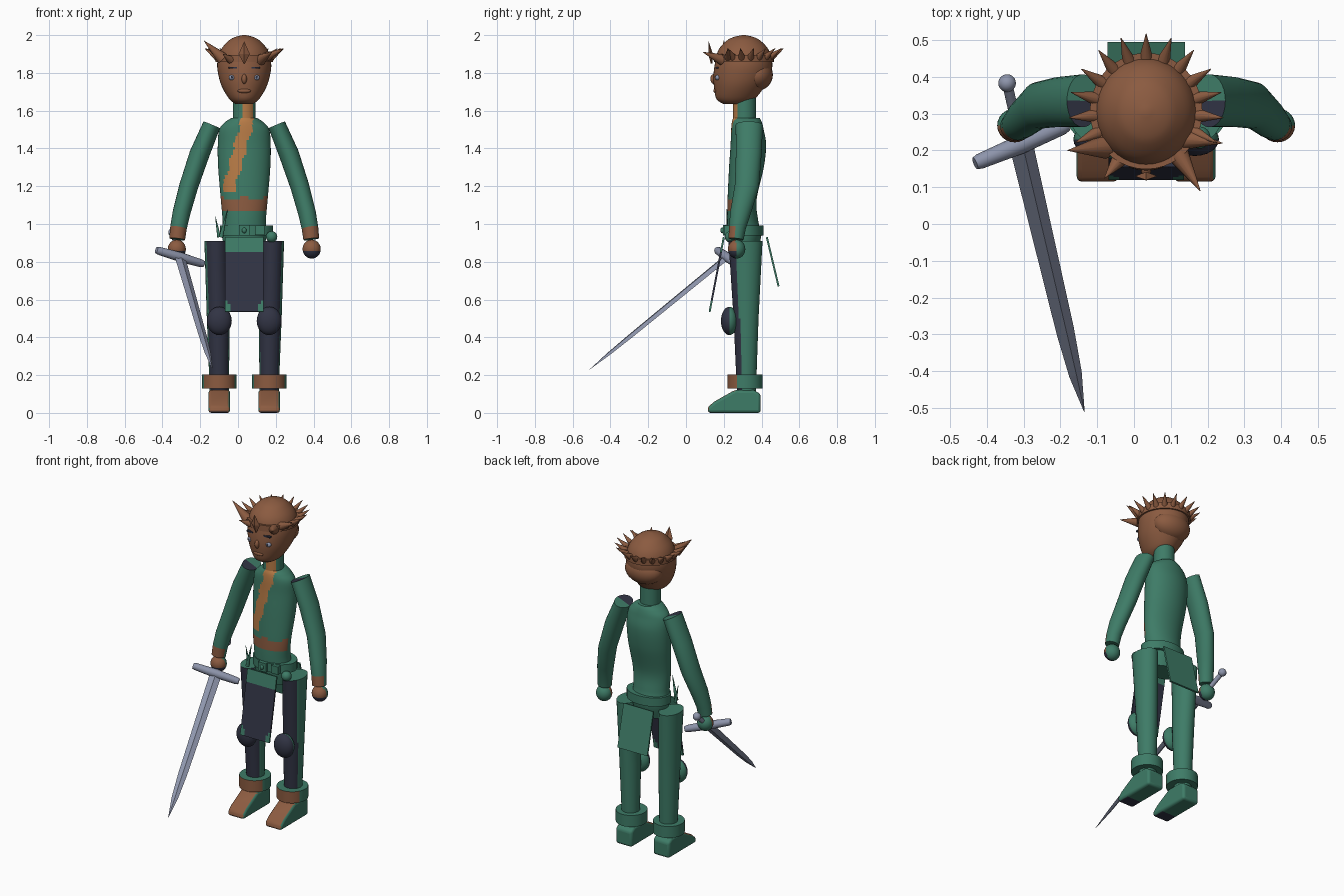
import bpy, bmesh, math
from mathutils import Vector

if "Cube" in bpy.data.objects:
    bpy.data.objects.remove(bpy.data.objects["Cube"])

CX = 0.033  # body centre line
X, Y, Z = Vector((1, 0, 0)), Vector((0, 1, 0)), Vector((0, 0, 1))


def material(name, rgb):
    m = bpy.data.materials.new(name)
    m.use_nodes = True
    m.diffuse_color = (*rgb, 1)
    m.node_tree.nodes["Principled BSDF"].inputs["Base Color"].default_value = (*rgb, 1)
    return m


MATS = {
    "green": material("green cloth", (0.048, 0.2, 0.135)),
    "brown": material("brown skin and leather", (0.26, 0.105, 0.052)),
    "orange": material("orange trim", (0.48, 0.2, 0.062)),
    "navy": material("dark navy", (0.031, 0.034, 0.058)),
    "steel": material("steel", (0.27, 0.3, 0.41)),
}


def finish(name, bm, colour, smooth=True):
    """Store the mesh; colour is a name or a rule on face centre and normal."""
    bmesh.ops.recalc_face_normals(bm, faces=bm.faces)
    bm.normal_update()
    mesh = bpy.data.meshes.new(name)
    used = []
    for f in bm.faces:
        c = colour(f.calc_center_median(), f.normal) if callable(colour) else colour
        if c not in used:
            used.append(c)
            mesh.materials.append(MATS[c])
        f.material_index = used.index(c)
    bm.to_mesh(mesh)
    bm.free()
    ob = bpy.data.objects.new(name, mesh)
    bpy.context.collection.objects.link(ob)
    if smooth:
        bpy.ops.object.select_all(action='DESELECT')
        ob.select_set(True)
        bpy.context.view_layer.objects.active = ob
        bpy.ops.object.shade_smooth_by_angle(angle=math.radians(40))
    return ob


def spline(rows, steps):
    """Smoothly resample rows of numbers."""
    out = []
    for i in range(len(rows) - 1):
        quad = [rows[max(i - 1, 0)], rows[i], rows[i + 1], rows[min(i + 2, len(rows) - 1)]]
        for k in range(steps):
            t = k / steps
            out.append([b + 0.5 * t * (c - a + t * (2 * a - 5 * b + 4 * c - d + t * (3 * (b - c) + d - a)))
                        for a, b, c, d in zip(*quad)])
    return out + [rows[-1]]


def loft(name, rows, colour, side=X, segs=28, axis=None, steps=1, smooth=True):
    """Skin elliptical rings (x, y, z, radius along side, other radius)."""
    rows = spline(rows, steps)
    pts = [Vector(r[:3]) for r in rows]
    bm, rings = bmesh.new(), []
    for i, r in enumerate(rows):
        t = axis or (pts[min(i + 1, len(pts) - 1)] - pts[max(i - 1, 0)]).normalized()
        u = (side - t * side.dot(t)).normalized()
        v = t.cross(u)
        angles = [2 * math.pi * k / segs for k in range(segs)]
        rings.append([bm.verts.new(pts[i] + u * r[3] * math.cos(a) + v * r[4] * math.sin(a)) for a in angles])
    for a, b in zip(rings, rings[1:]):
        for k in range(segs):
            n = (k + 1) % segs
            bm.faces.new((a[k], a[n], b[n], b[k]))
    for ring, p in ((rings[0], pts[0]), (rings[-1], pts[-1])):
        hub = bm.verts.new(p)
        for k in range(segs):
            bm.faces.new((ring[k], ring[(k + 1) % segs], hub))
    return finish(name, bm, colour, smooth)


def ball(name, centre, radii, colour):
    bm = bmesh.new()
    bmesh.ops.create_uvsphere(bm, u_segments=24, v_segments=16, radius=1)
    for v in bm.verts:
        v.co = Vector(centre) + Vector(a * b for a, b in zip(v.co, radii))
    return finish(name, bm, colour)


def box(name, centre, size, colour):
    bm = bmesh.new()
    bmesh.ops.create_cube(bm, size=1)
    for v in bm.verts:
        v.co = Vector(centre) + Vector(a * b for a, b in zip(v.co, size))
    return finish(name, bm, colour, False)


def spike(name, base, tip, radius, colour="brown"):
    loft(name, [(*base, radius, radius), (*tip, 0.001, 0.001)], colour, side=Z, segs=12)


def panel(name, half, top, bottom, colour):
    """Hanging cloth between (y, z) top and bottom."""
    bm = bmesh.new()
    bmesh.ops.create_grid(bm, x_segments=14, y_segments=20, size=1)
    for v in bm.verts:
        t = (1 - v.co.y) / 2
        v.co = (CX + v.co.x * half, top[0] + t * (bottom[0] - top[0]), top[1] + t * (bottom[1] - top[1]))
    ob = finish(name, bm, colour, False)
    mod = ob.modifiers.new("thickness", 'SOLIDIFY')
    mod.thickness, mod.offset = 0.01, 0


def front(colour, limit=-0.45):
    return lambda c, n: colour if n.y < limit else "green"


# Torso, neck and the painted chest opening
def torso_colour(c, n):
    if n.y < -0.2 and c.z > 1.18:
        wobble = 0.006 * math.sin(c.z * 60)
        if abs(c.x - (-0.03 + (c.z - 1.25) * 0.27) - wobble) < 0.035:
            return "orange"
    if n.y < -0.25 and 1.07 < c.z < 1.135 + 0.008 * math.sin(c.x * 50):
        return "brown"
    return "green"


torso = [(.305, .85, .1, .07), (.31, .94, .118, .088), (.3, 1.02, .115, .082), (.297, 1.13, .124, .077),
         (.32, 1.3, .138, .092), (.33, 1.42, .14, .094), (.325, 1.5, .132, .086), (.322, 1.54, .1, .079),
         (.32, 1.562, .066, .07)]
loft("torso", [(CX, *r) for r in torso], torso_colour, axis=Z, steps=8, segs=72)
loft("neck", [(CX, .31, 1.55, .06, .06), (CX, .31, 1.67, .06, .06)],
     lambda c, n: "orange" if n.y < -0.6 and c.x > 0.02 else "green", segs=36)

# Head and face
head = [(.255, 1.635, .045, .055), (.262, 1.66, .078, .1), (.28, 1.72, .115, .131), (.295, 1.78, .135, .15),
        (.305, 1.85, .143, .152), (.305, 1.92, .125, .134), (.305, 1.97, .083, .09), (.305, 1.99, .048, .052),
        (.305, 2.0, .008, .008)]
loft("head", [(CX, *r) for r in head], "brown", axis=Z, steps=4, segs=40)
ball("back_of_head", (CX, .375, 1.79), (.122, .085, .085), "brown")
ball("nose", (CX, .147, 1.768), (.014, .018, .026), "brown")
ball("mouth", (CX, .157, 1.705), (.035, .012, .012), "brown")
for s, label in ((1, "left"), (-1, "right")):
    ball(label + "_eye", (CX + s * .065, .168, 1.775), (.017, .014, .014), "steel")
    ball(label + "_pupil", (CX + s * .065, .156, 1.777), (.006, .004, .007), "navy")
    box(label + "_eyebrow", (CX + s * .06, .163, 1.828), (.045, .016, .009), "navy")

# Crown with radial spikes and a front leaf
loft("crown_band", [(CX, .307, z, .153, .158) for z in (1.857, 1.895)], "brown", axis=Z, segs=40)
for i in range(13):
    a = math.radians(-24 + i * 19)
    d = Vector((math.cos(a), math.sin(a), 0))
    base = Vector((CX, .307, 1.88)) + d * .14
    spike("crown_spike", base, base + d * .07 + Z * .05, .02)
spike("large_left_spike", (.12, .19, 1.87), (.18, .09, 1.91), .03)
spike("left_side_spike", (.14, .23, 1.88), (.24, .22, 1.925), .028)
spike("large_right_spike", (-.08, .21, 1.875), (-.18, .2, 1.97), .033)
spike("small_right_spike", (-.04, .175, 1.87), (-.08, .125, 1.9), .022)
loft("crown_leaf", [(CX, .135, 1.85, .004, .004), (CX, .13, 1.9, .03, .012), (CX, .12, 1.965, .001, .001)],
     "brown", segs=4, smooth=False)


# Limbs, built once per side
def arm_colour(c, n):
    if c.z > 1.49 and n.z > 0.6 and c.y < 0.33:
        return "navy"
    return "brown" if c.z < 0.975 and n.y < -0.3 else "green"


def hand_colour(c, n):
    if n.y > -0.1:
        return "green"
    return "brown" if c.z > 0.86 else "navy"


def foot_colour(c, n):
    if n.z < -0.9:
        return "navy" if c.y < 0.2 else "green"
    return "brown" if n.y < -0.2 else "green"


for s, label in ((1, "left"), (-1, "right")):
    def at(x):
        return CX + s * (x - CX)

    arm = [(.205, .335, 1.525, .047, .072), (.27, .332, 1.37, .053, .068), (.327, .322, 1.2, .05, .064),
           (.365, .288, 1.06, .047, .054), (.381, .272, .98, .044, .045), (.388, .265, .92, .042, .04)]
    loft(label + "_arm", [(at(r[0]), *r[1:]) for r in arm], arm_colour)
    ball(label + "_hand", (at(.39), .268, .867), (.048, .046, .05), hand_colour)

    leg = [(.182, .315, .91, .062, .09), (.17, .318, .5, .061, .066), (.165, .32, .1, .05, .05)]
    loft(label + "_leg", [(at(r[0]), *r[1:]) for r in leg], front("navy"), axis=Z, segs=40)
    ball(label + "_knee_pad", (at(.165), .23, .487), (.066, .045, .075), front("navy", -0.05))
    loft(label + "_boot_cuff", [(at(.165), .313, z, .091, .093) for z in (.13, .203)],
         front("brown"), axis=Z, segs=40)

    # Boot: side profile pulled across the foot, then rounded
    bm = bmesh.new()
    profile = [(.395, 0), (.2, 0), (.115, 0), (.115, .03), (.15, .06), (.26, .122), (.36, .12), (.395, .1)]
    walls = [[bm.verts.new((at(.165) + w, y, z)) for y, z in profile] for w in (-.057, .057)]
    for w in walls:
        bm.faces.new(w)
    for k in range(len(profile)):
        n = (k + 1) % len(profile)
        bm.faces.new((walls[0][k], walls[0][n], walls[1][n], walls[1][k]))
    boot = finish(label + "_boot", bm, foot_colour)
    bevel = boot.modifiers.new("rounding", 'BEVEL')
    bevel.width, bevel.segments = 0.018, 3


# Belt, hanging cloth and small gear
def cloth_colour(c, n):
    corner = abs(c.x - CX) > 0.125 - (0.66 - c.z) * 0.5 and c.z < 0.65
    return "green" if c.z > 0.85 or corner else "navy"


loft("belt", [(.045, .31, z, .14, .1) for z in (.938, .993)], "green", axis=Z, segs=40)
box("buckle", (CX, .205, .966), (.055, .02, .055), "green")
ball("buckle_stud", (CX, .192, .966), (.012, .01, .015), "green")
box("belt_tab", (.115, .215, .966), (.05, .025, .05), "green")
ball("pouch", (.178, .235, .932), (.03, .03, .03), "green")
spike("belt_knife", (-.09, .225, .93), (-.055, .215, 1.08), .012, "green")
spike("belt_pick", (-.1, .25, .93), (-.12, .25, 1.04), .01, "green")
panel("front_cloth", .103, (.2, .93), (.125, .535), cloth_colour)
panel("back_cloth", .105, (.428, .93), (.49, .67), "green")

# Sword held in the right hand
hilt, tip, pommel = Vector((-.307, .217, .825)), Vector((-.135, -.51, .23)), Vector((-.345, .383, .955))
across = Vector((.125, .052, -.037))
blade = [(0, .034, .012), (.7, .026, .009), (.86, .019, .007), (1, .001, .001)]
loft("sword_blade", [(*hilt.lerp(tip, t), a, b) for t, a, b in blade], "steel",
     side=across, segs=4, smooth=False)
loft("sword_guard", [(*(hilt + across * t), r, r) for t, r in ((-1, .017), (-.9, .021), (0, .026), (.9, .021), (1, .017))],
     "steel", side=Z, segs=16)
loft("sword_grip", [(*hilt, .014, .014), (*pommel, .014, .014)], "steel", segs=16)
ball("sword_pommel", pommel, (.024, .024, .024), "steel")
